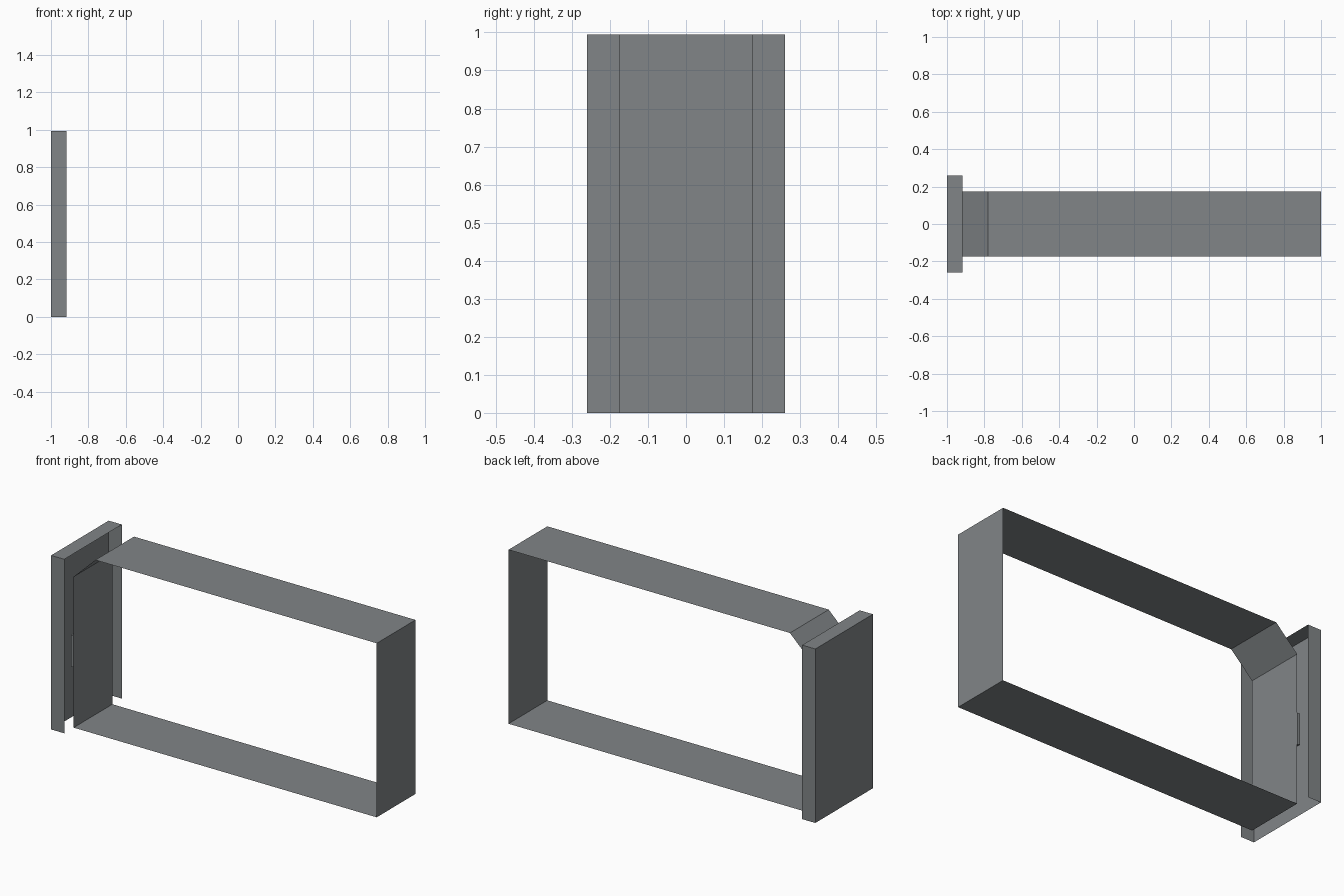
import bpy

cube = bpy.data.objects.get("Cube")
if cube:
    bpy.data.objects.remove(cube, do_unlink=True)

grey = bpy.data.materials.new("steel_grey")
grey.use_nodes = True
colour = (0.22, 0.235, 0.245, 1)
grey.diffuse_color = colour
grey.node_tree.nodes["Principled BSDF"].inputs["Base Color"].default_value = colour

HEIGHT = 0.995
BAND = 0.175      # half depth of the frame band
COVER = 0.26      # half depth of the end cover
WALL_X = -0.917   # inner end wall of the frame, and rim of the cover


def add_mesh(name, verts, faces):
    mesh = bpy.data.meshes.new(name)
    mesh.from_pydata(verts, [], faces)
    mesh.materials.append(grey)
    mesh.update()
    obj = bpy.data.objects.new(name, mesh)
    bpy.context.collection.objects.link(obj)
    return obj


def sheet_loop(name, profile, half):
    """Closed x-z outline swept along y as a thin sheet."""
    n = len(profile)
    verts = [(x, y, z) for y in (-half, half) for x, z in profile]
    faces = [(i, (i + 1) % n, (i + 1) % n + n, i + n) for i in range(n)]
    return add_mesh(name, verts, faces)


def box(name, low, high, keep=range(6)):
    """Box between two corners, keeping only the listed sides."""
    verts = [(x, y, z) for x in (low[0], high[0])
             for y in (low[1], high[1]) for z in (low[2], high[2])]
    sides = [(0, 1, 3, 2), (4, 6, 7, 5), (0, 4, 5, 1),
             (2, 3, 7, 6), (0, 2, 6, 4), (1, 5, 7, 3)]
    return add_mesh(name, verts, [sides[i] for i in keep])


# Open rectangular frame with one chamfered upper corner
sheet_loop("frame_band", [(WALL_X, 0), (1, 0), (1, HEIGHT),
                          (-0.78, HEIGHT), (WALL_X, 0.863)], BAND)

# End cover: outer panel, two side flanges and top, open inside and below
box("end_cover", (-1, -COVER, 0), (WALL_X, COVER, HEIGHT), keep=(0, 2, 3, 5))

# Small spacer on the end wall, inside the cover
box("spacer", (-0.934, -BAND, 0.345), (WALL_X - 0.0005, BAND, 0.525))
